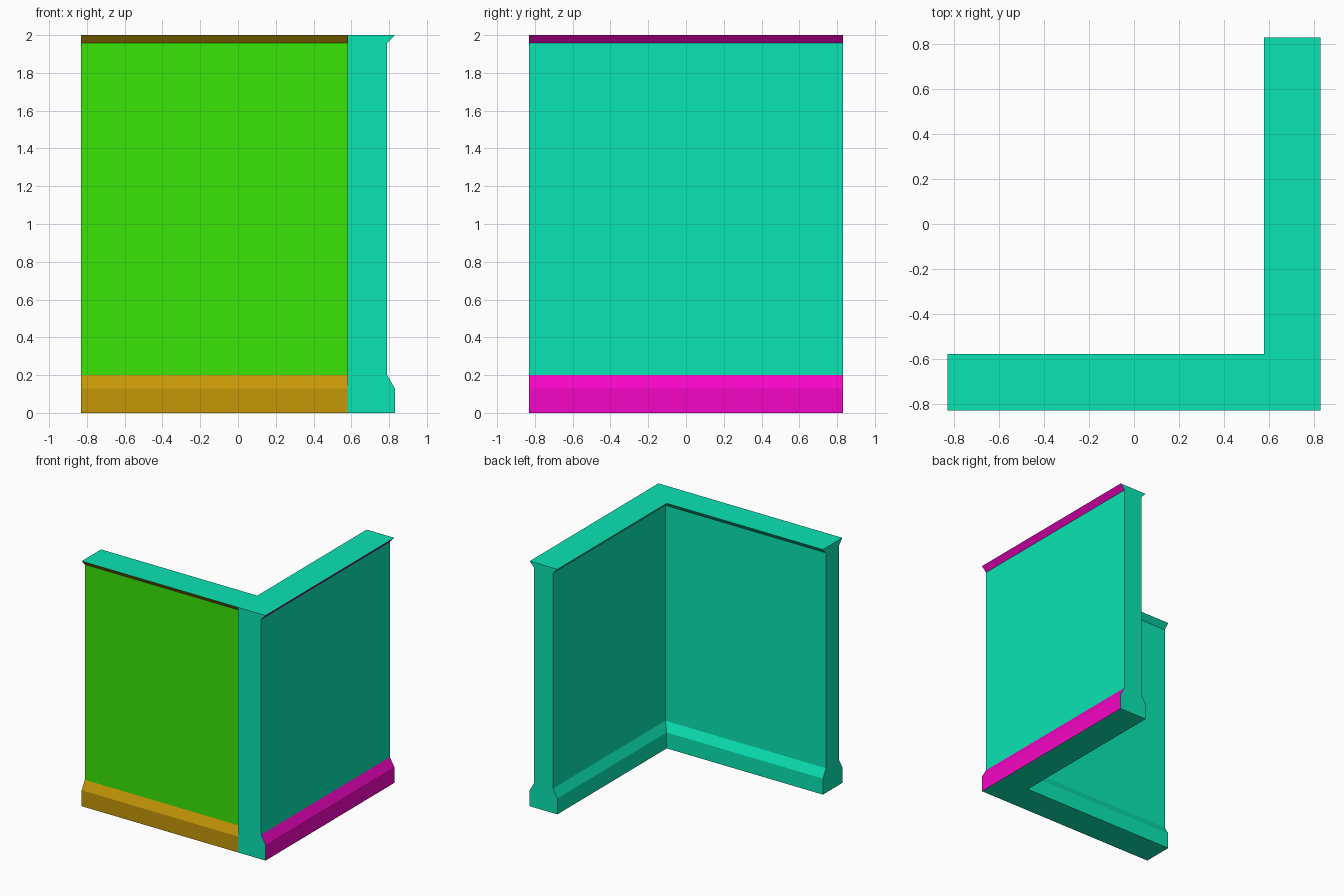
import bpy
import bmesh

if "Cube" in bpy.data.objects:
    bpy.data.objects.remove(bpy.data.objects["Cube"])

HALF, INNER, INSET = 0.83, 0.58, 0.04
# (height, inset of the wall face): skirting, chamfer, wall, top flare
LEVELS = [(0, 0), (0.13, 0), (0.2, INSET), (1.957, INSET), (2, 0)]


def material(name, rgb):
    mat = bpy.data.materials.new(name)
    mat.diffuse_color = [(c / 255) ** 2.2 for c in rgb] + [1]
    mat.use_nodes = True
    mat.node_tree.nodes["Principled BSDF"].inputs["Base Color"].default_value = mat.diffuse_color
    return mat


def plan(i):
    """L-shaped floor plan with its long faces moved in by i."""
    return [(-HALF, -HALF + i), (INNER, -HALF + i), (INNER, -HALF),
            (HALF - i, -HALF), (HALF - i, HALF), (INNER + i, HALF),
            (INNER + i, -INNER - i), (-HALF, -INNER - i)]


# Stack the floor plans and bridge them
bm = bmesh.new()
rings = [[bm.verts.new((x, y, z)) for x, y in plan(i)] for z, i in LEVELS]
n = len(rings[0])
for k in range(len(rings) - 1):
    low, high = rings[k], rings[k + 1]
    for j in range(n):
        m = (j + 1) % n
        face = bm.faces.new((low[j], low[m], high[m], high[j]))
        if j == 0:                      # front side: green wall, ochre trim
            face.material_index = 1 if k == 2 else 2
        elif j == 3 and k != 2:         # right side: pink trim
            face.material_index = 3
bm.faces.new(rings[0][::-1])
bm.faces.new(rings[-1])

# Merge the points where the corner post meets the trim
bmesh.ops.remove_doubles(bm, verts=bm.verts[:], dist=0.0005)
bmesh.ops.recalc_face_normals(bm, faces=bm.faces[:])

mesh = bpy.data.meshes.new("corner_wall")
bm.to_mesh(mesh)
bm.free()
for name, rgb in (("teal", (18, 228, 178)), ("green", (60, 228, 14)),
                  ("ochre", (196, 150, 16)), ("pink", (245, 14, 195))):
    mesh.materials.append(material(name, rgb))
wall = bpy.data.objects.new("corner_wall", mesh)
bpy.context.collection.objects.link(wall)
